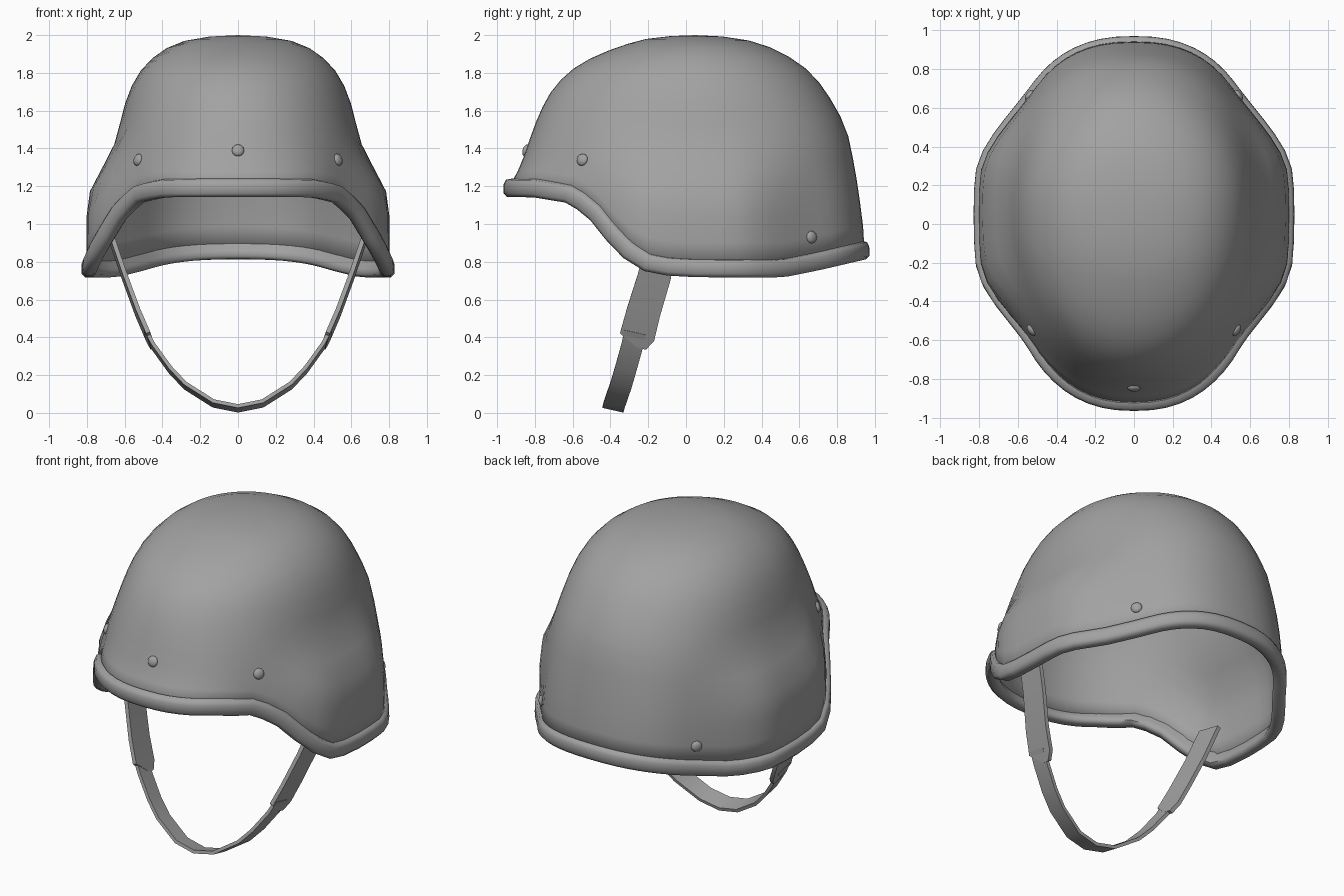
import bpy, bmesh, math
from mathutils import Vector

if "Cube" in bpy.data.objects:
    bpy.data.objects.remove(bpy.data.objects["Cube"])

grey = bpy.data.materials.new("helmet_grey")
grey.diffuse_color = (0.36, 0.36, 0.36, 1)
grey.use_nodes = True
grey.node_tree.nodes["Principled BSDF"].inputs["Base Color"].default_value = grey.diffuse_color

SEGS, RINGS, CY, WALL = 64, 14, 0.05, 0.02

# distance from the crown axis at each height
FRONT = [(2, 0), (1.98, .26), (1.94, .4), (1.88, .55), (1.8, .68), (1.7, .765),
         (1.6, .82), (1.5, .86), (1.35, .91), (1.27, .945), (1.235, .965), (1.19, .99)]
SIDE = [(2, 0), (1.985, .21), (1.96, .32), (1.91, .415), (1.84, .495), (1.76, .55),
        (1.66, .592), (1.5, .633), (1.4, .65), (1.0, .663)]
BACK = [(2, 0), (1.97, .29), (1.93, .41), (1.85, .555), (1.75, .655), (1.6, .755),
        (1.45, .815), (1.2, .86), (.93, .895)]
# height of the lower edge from front to back
EDGE = [(-1, 1.143), (-.8, 1.14), (-.62, 1.11), (-.52, 1.05), (-.45, .98), (-.37, .87),
        (-.27, .78), (-.2, .745), (-.05, .718), (.5, .715), (.7, .755), (1, .825)]


def lookup(table, t, power=1):
    pts = sorted(table)
    if t <= pts[0][0]:
        return pts[0][1]
    for (a, u), (b, v) in zip(pts, pts[1:]):
        if t <= b:
            f = (t - a) / (b - a)
            return (u ** power * (1 - f) + v ** power * f) ** (1 / power)
    return pts[-1][1]


def smooth(a, b, t):
    t = min(1, max(0, (t - a) / (b - a)))
    return t * t * (3 - 2 * t)


def surface(ang, z):
    """Outer shell point; angle 0 is the front, turning towards +x."""
    s, c = math.sin(ang), math.cos(ang)
    # plan is squarer near the edge and elliptical near the crown
    e = 2 / (2.4 - .35 * smooth(1.0, 1.75, z))
    depth = lookup(FRONT if c > 0 else BACK, z, 2)
    y = CY - math.copysign(abs(c) ** e, c) * depth
    x = abs(s) ** e * lookup(SIDE, z, 2)
    # bulge over the ears
    x += .14 * smooth(-.64, -.2, y) * smooth(.72, .25, y) * smooth(1.48, 1.1, z)
    return Vector((math.copysign(x, s), y, z))


def edge_point(ang):
    z = 1.0
    for _ in range(12):
        z = lookup(EDGE, surface(ang, z).y) + .048
    return surface(ang, z)


def finish(name, bm, angle=60):
    me = bpy.data.meshes.new(name)
    bm.to_mesh(me)
    bm.free()
    me.materials.append(grey)
    ob = bpy.data.objects.new(name, me)
    bpy.context.collection.objects.link(ob)
    bpy.ops.object.select_all(action='DESELECT')
    ob.select_set(True)
    bpy.context.view_layer.objects.active = ob
    bpy.ops.object.shade_smooth_by_angle(angle=math.radians(angle))
    return ob


def sweep(name, rings, closed, angle):
    """Skin a list of equal cross-sections."""
    bm = bmesh.new()
    vs = [[bm.verts.new(p) for p in r] for r in rings]
    n, k = len(vs), len(vs[0])
    for i in range(n if closed else n - 1):
        a, b = vs[i], vs[(i + 1) % n]
        for j in range(k):
            bm.faces.new((a[j], b[j], b[(j + 1) % k], a[(j + 1) % k]))
    if not closed:
        bm.faces.new(vs[0])
        bm.faces.new(vs[-1])
    bmesh.ops.recalc_face_normals(bm, faces=bm.faces)
    return finish(name, bm, angle)


angles = [2 * math.pi * i / SEGS for i in range(SEGS)]
edge = [edge_point(a) for a in angles]

# thin domed shell
bm = bmesh.new()
cols = [[bm.verts.new(surface(a, p.z + (2 - p.z) * math.sin(j / RINGS * math.pi / 2)))
         for j in range(RINGS)] for a, p in zip(angles, edge)]
crown = bm.verts.new((0, CY, 2))
for i in range(SEGS):
    a, b = cols[i], cols[(i + 1) % SEGS]
    for j in range(RINGS - 1):
        bm.faces.new((a[j], b[j], b[j + 1], a[j + 1]))
    bm.faces.new((a[-1], b[-1], crown))
shell = finish("helmet_shell", bm, 80)
wall = shell.modifiers.new("wall", 'SOLIDIFY')
wall.thickness, wall.offset = WALL, -1

# rolled rim wrapping the lower edge, blending into the inner wall
SECTION = [(.026, -.028), (.025, .022), (.014, .044), (-.015, .05),
           (-.04, .0), (-.05, -.03), (-.03, -.046), (.008, -.047)]
rings = []
for i, p in enumerate(edge):
    t = (edge[(i + 1) % SEGS] - edge[i - 1]).normalized()
    out = t.cross(Vector((0, 0, 1))).normalized()
    up = out.cross(t)
    rings.append([p + out * u + up * v for u, v in SECTION])
sweep("rim_trim", rings, True, 70)


# chin straps
def ribbon(name, path, thick):
    """path: x, y, z, width of the band at each step"""
    wide = Vector((0, .975, -.22))
    rings = []
    for i, q in enumerate(path):
        p = Vector(q[:3])
        t = Vector(path[min(i + 1, len(path) - 1)][:3]) - Vector(path[max(i - 1, 0)][:3])
        n = t.cross(wide).normalized() * thick / 2
        w = wide * q[3] / 2
        rings.append([p - w - n, p + w - n, p + w + n, p - w + n])
    sweep(name, rings, False, 40)


half = [(.49, -.27, .43), (.45, -.285, .355), (.36, -.32, .23), (.28, -.345, .145),
        (.13, -.378, .05)]
half = [(*p, .115) for p in half]
flip = lambda path: [(-x, y, z, w) for x, y, z, w in path]
ribbon("chin_strap", half + [(0, -.385, .024, .115)] + flip(half)[::-1], .02)

upper = [(.67, -.125, .925, .17), (.60, -.168, .72, .175),
         (.53, -.226, .53, .18), (.476, -.258, .405, .185), (.452, -.235, .345, .05)]
ribbon("right_upper_strap", upper, .024)
ribbon("left_upper_strap", flip(upper), .024)

# rivets seated on the shell
RIVETS = {"front_rivet": (0, 1.39), "right_front_rivet": (.9, 1.34),
          "left_front_rivet": (-.9, 1.34), "right_back_rivet": (math.pi - .88, .93),
          "left_back_rivet": (math.pi + .88, .93)}
for name, (a, z) in RIVETS.items():
    p = surface(a, z)
    n = (surface(a + .03, z) - surface(a - .03, z)).cross(
        surface(a, z + .03) - surface(a, z - .03)).normalized()
    bm = bmesh.new()
    bmesh.ops.create_uvsphere(bm, u_segments=12, v_segments=8, radius=.033)
    bmesh.ops.scale(bm, vec=(1, 1, .55), verts=bm.verts)
    bmesh.ops.rotate(bm, matrix=n.to_track_quat('Z', 'Y').to_matrix(), verts=bm.verts)
    bmesh.ops.translate(bm, vec=p, verts=bm.verts)
    finish(name, bm)
